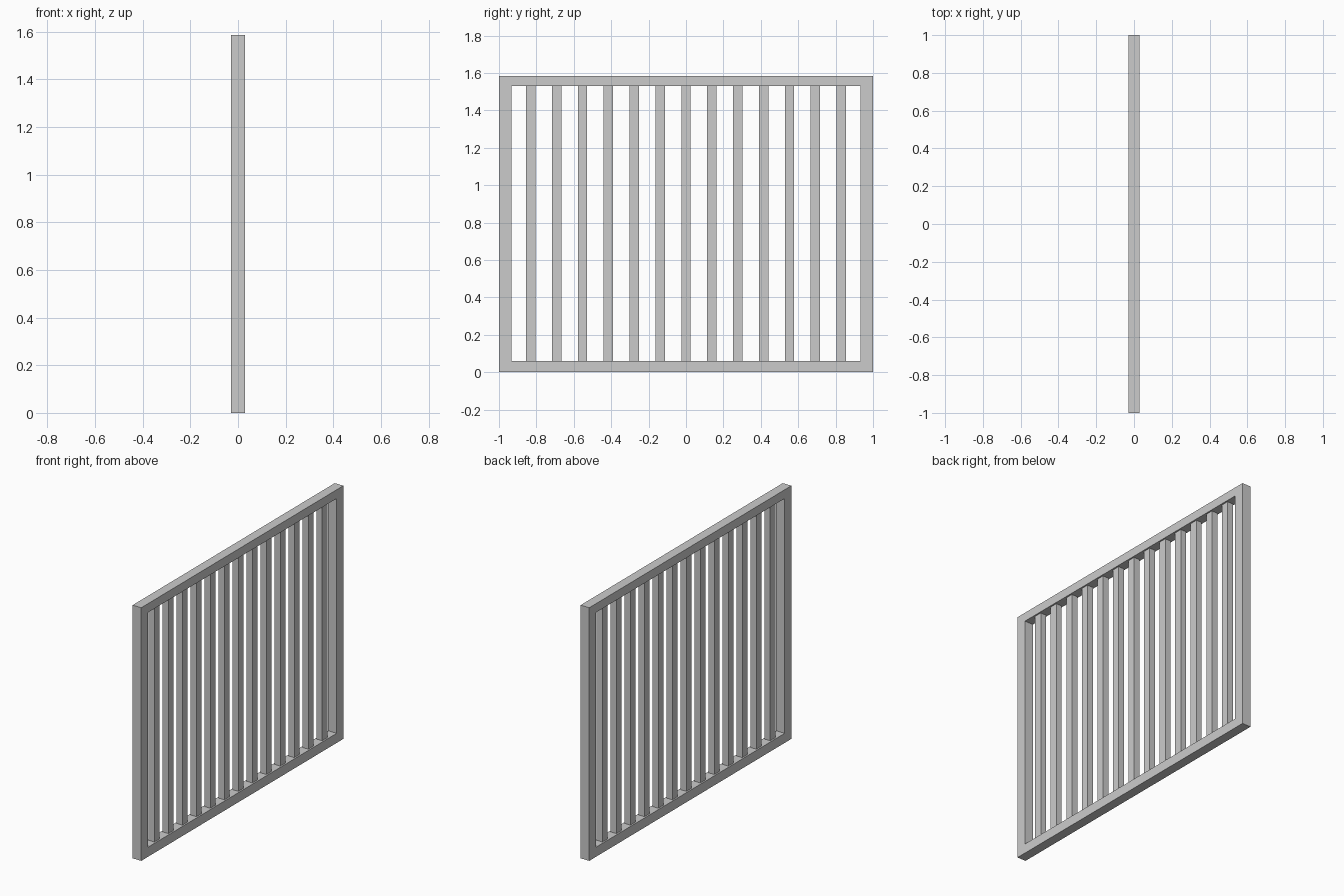
import bpy

if "Cube" in bpy.data.objects:
    bpy.data.objects.remove(bpy.data.objects["Cube"])

HALF_DEPTH, HEIGHT = 0.03, 1.585
STILE, RAIL_LOW, RAIL_TOP = 0.066, 0.06, 1.53


def box(name, lo, hi):
    bpy.ops.mesh.primitive_cube_add(size=1, location=[(a + b) / 2 for a, b in zip(lo, hi)])
    ob = bpy.context.object
    ob.name = name
    ob.scale = [b - a for a, b in zip(lo, hi)]
    bpy.ops.object.transform_apply(location=False, rotation=False, scale=True)
    return ob


# Outer frame: one solid panel outline with mitre-free stiles and rails
d = HALF_DEPTH
inner = 1 - STILE
box("left_stile", (-d, -1, 0), (d, -inner, HEIGHT))
box("right_stile", (-d, inner, 0), (d, 1, HEIGHT))
box("bottom_rail", (-d, -inner, 0), (d, inner, RAIL_LOW))
box("top_rail", (-d, -inner, RAIL_TOP), (d, inner, HEIGHT))

# Evenly spaced vertical bars, slightly thinner than the frame
BAR_HALF_X, BAR_HALF_Y, PITCH = 0.02, 0.025, 0.1383
for i in range(-6, 7):
    y = i * PITCH
    box(f"bar_{i + 7:02d}", (-BAR_HALF_X, y - BAR_HALF_Y, RAIL_LOW),
        (BAR_HALF_X, y + BAR_HALF_Y, RAIL_TOP))
